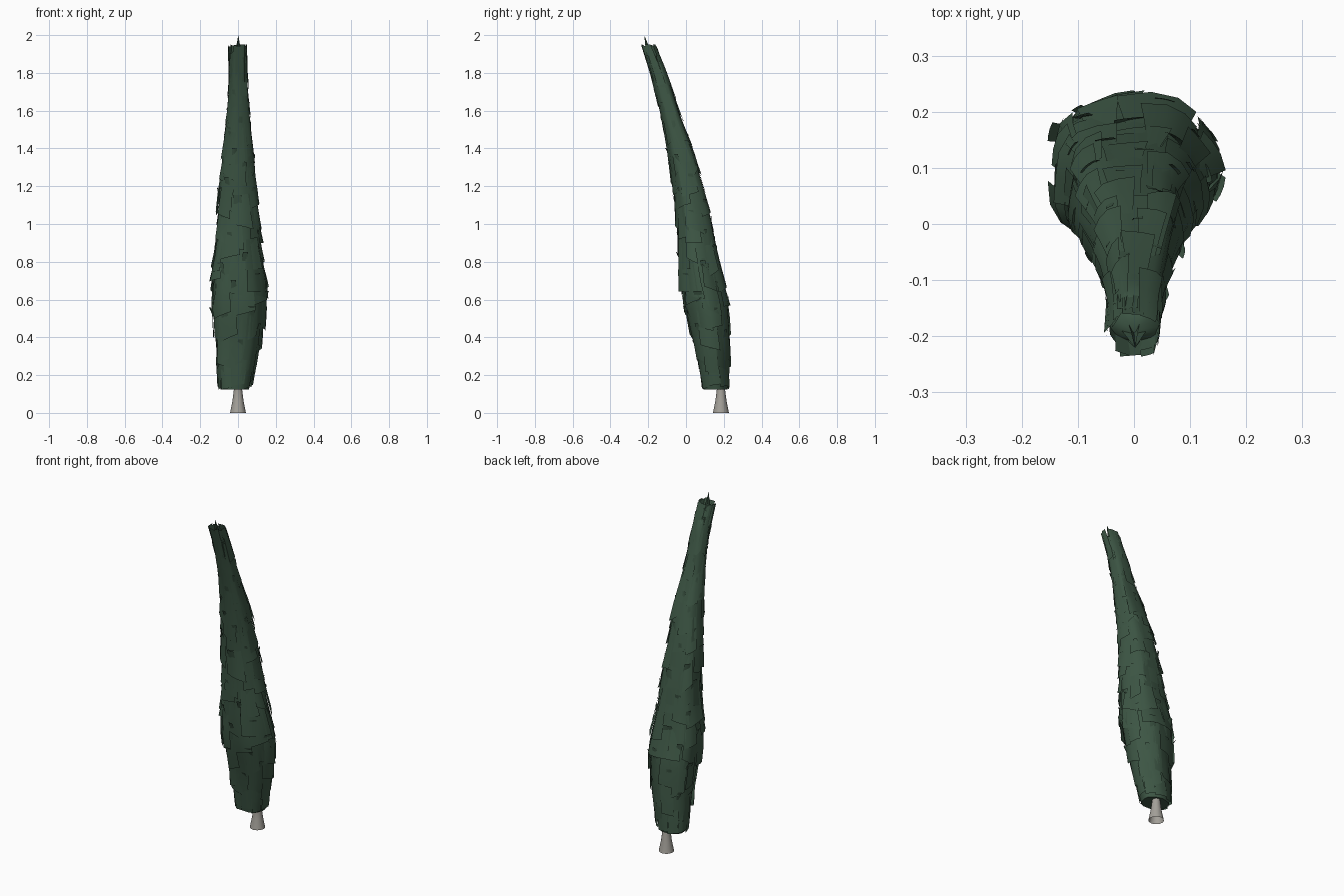
import bpy, bmesh, math, random
from mathutils import Vector

if "Cube" in bpy.data.objects:
    bpy.data.objects.remove(bpy.data.objects["Cube"])

random.seed(11)


def material(name, rgb):
    m = bpy.data.materials.new(name)
    m.diffuse_color = (*rgb, 1)
    m.use_nodes = True
    m.node_tree.nodes["Principled BSDF"].inputs["Base Color"].default_value = m.diffuse_color
    return m


GREEN = material("dark cypress green", (0.046, 0.092, 0.058))
BARK = material("pale grey bark", (0.37, 0.355, 0.32))

# Crown outline: z, x min, x max, y min, y max
PROFILE = [
    (0.12, -0.100, 0.063, 0.085, 0.224),
    (0.25, -0.120, 0.098, 0.060, 0.228),
    (0.36, -0.123, 0.122, 0.038, 0.232),
    (0.57, -0.152, 0.152, -0.018, 0.230),
    (0.70, -0.147, 0.147, -0.034, 0.202),
    (0.85, -0.126, 0.130, -0.044, 0.172),
    (1.00, -0.117, 0.116, -0.052, 0.148),
    (1.20, -0.107, 0.097, -0.072, 0.100),
    (1.40, -0.078, 0.084, -0.104, 0.040),
    (1.60, -0.057, 0.066, -0.142, -0.034),
    (1.80, -0.049, 0.052, -0.193, -0.098),
    (1.95, -0.050, 0.052, -0.243, -0.158),
]


def outline(z):
    z = min(max(z, PROFILE[0][0]), PROFILE[-1][0])
    for a, b in zip(PROFILE, PROFILE[1:]):
        if z <= b[0]:
            t = (z - a[0]) / (b[0] - a[0])
            return [p + (q - p) * t for p, q in zip(a[1:], b[1:])]


def surface(ang, z, scale=1.0):
    """Point on the lumpy, slightly squared crown."""
    x0, x1, y0, y1 = outline(z)
    c, s = math.cos(ang), math.sin(ang)
    lump = 0.98 + 0.035 * math.sin(5 * ang + 2.5 * z)
    sq = lambda v: math.copysign(abs(v) ** 0.86, v)
    return Vector(((x0 + x1) / 2 + sq(c) * (x1 - x0) / 2 * scale * lump,
                   (y0 + y1) / 2 + sq(s) * (y1 - y0) / 2 * scale * lump, z))


def finish(name, bm, mat, angle=35):
    me = bpy.data.meshes.new(name)
    bm.to_mesh(me)
    bm.free()
    me.materials.append(mat)
    ob = bpy.data.objects.new(name, me)
    bpy.context.collection.objects.link(ob)
    bpy.ops.object.select_all(action='DESELECT')
    ob.select_set(True)
    bpy.context.view_layer.objects.active = ob
    bpy.ops.object.shade_smooth_by_angle(angle=math.radians(angle))
    return ob


def loft(bm, rings):
    loops = [[bm.verts.new(p) for p in r] for r in rings]
    n = len(loops[0])
    for a, b in zip(loops, loops[1:]):
        for i in range(n):
            bm.faces.new((a[i], a[(i + 1) % n], b[(i + 1) % n], b[i]))
    return loops


# Trunk, flared and open at the foot, following the lean
bm = bmesh.new()
path = [(0, 0.185, 0.042), (0.06, 0.185, 0.030), (0.13, 0.185, 0.021),
        (0.5, 0.12, 0.018), (1.2, 0.01, 0.012), (1.85, -0.16, 0.006)]
loft(bm, [[Vector((r * math.cos(k * math.tau / 12), y + r * math.sin(k * math.tau / 12), z))
           for k in range(12)] for z, y, r in path])
finish("trunk", bm, BARK)

# Inner crown, narrowing to a closed point below the tip
bm = bmesh.new()
SIDES = 20
heights = [0.125 + i * (1.86 - 0.125) / 22 for i in range(23)]
loops = loft(bm, [[surface(k * math.tau / SIDES, z, 0.93) for k in range(SIDES)]
                  for z in heights])
bm.faces.new(loops[0][::-1])
top = bm.verts.new((0, -0.19, 1.91))
for i in range(SIDES):
    bm.faces.new((loops[-1][i], loops[-1][(i + 1) % SIDES], top))
finish("inner_crown", bm, GREEN)


def card(bm, ang, half, z0, height, flare, skew=0.0, tip=0.91, lift=0.0):
    """Curved spray: ragged lower edge at scale flare, upper edge at scale tip."""
    rows = []
    for j in range(4):
        v = j / 3
        row = []
        for i in range(4):
            u = i / 3 * 2 - 1
            z = min(z0 + height * v + skew * u * (1 - v), 1.95)
            sc = flare + (tip - flare) * v + lift * u
            row.append(bm.verts.new(surface(ang + half * u * (1 - 0.2 * v), z, sc)))
        rows.append(row)
    for j in range(3):
        for i in range(3):
            bm.faces.new((rows[j][i], rows[j][i + 1], rows[j + 1][i + 1], rows[j + 1][i]))


# Overlapping foliage sprays, flared at the lower edge
bm = bmesh.new()
z = 0.2
while z < 1.8:
    n = 8 if z < 1.4 else 6
    start = random.random() * math.tau
    for k in range(n):
        card(bm, start + (k + random.uniform(-.3, .3)) * math.tau / n,
             random.uniform(0.25, 0.5), z + random.uniform(-0.05, 0.05),
             random.uniform(0.16, 0.3), random.uniform(0.96, 1.08),
             random.uniform(-0.025, 0.025), 0.91, random.uniform(-0.04, 0.04))
    z += 0.115
finish("foliage_sprays", bm, GREEN)

# Small upturned tufts standing out of the crown
bm = bmesh.new()
for k in range(70):
    z = 0.3 + 1.5 * k / 70
    card(bm, k * 2.4, random.uniform(0.1, 0.22), z, random.uniform(0.04, 0.09),
         0.88, random.uniform(-0.03, 0.03), random.uniform(1.0, 1.08))
finish("upturned_tufts", bm, GREEN)

# Ragged skirt around the foot of the crown
bm = bmesh.new()
for k in range(9):
    card(bm, k * math.tau / 9, 0.36, random.uniform(0.125, 0.15), 0.15,
         random.uniform(0.98, 1.1), 0.005)
finish("lower_skirt", bm, GREEN)

# Upright and leaning sprays around the narrow top
bm = bmesh.new()
for k in range(20):
    a = k * 2.4
    z0 = random.uniform(1.64, 1.8)
    z1 = 1.95 if k % 2 else random.uniform(1.82, 1.94)
    quad = [surface(a - 0.35, z0, 0.9), surface(a + 0.35, z0, 0.9),
            surface(a + 0.35, z1 - random.uniform(0, .015), random.uniform(0.85, 1.08)),
            surface(a - 0.35, z1 - random.uniform(0, .015), random.uniform(0.85, 1.08))]
    bm.faces.new([bm.verts.new(p) for p in quad])
finish("top_sprays", bm, GREEN)

# Pointed leader: crossed slivers
bm = bmesh.new()
for k in range(3):
    d = Vector((math.cos(k * math.pi / 3), math.sin(k * math.pi / 3), 0)) * 0.022
    base = Vector((0, -0.19, 1.88))
    bm.faces.new([bm.verts.new(p) for p in (base - d, base + d, Vector((0.002, -0.221, 2.0)))])
finish("leader_tip", bm, GREEN)
